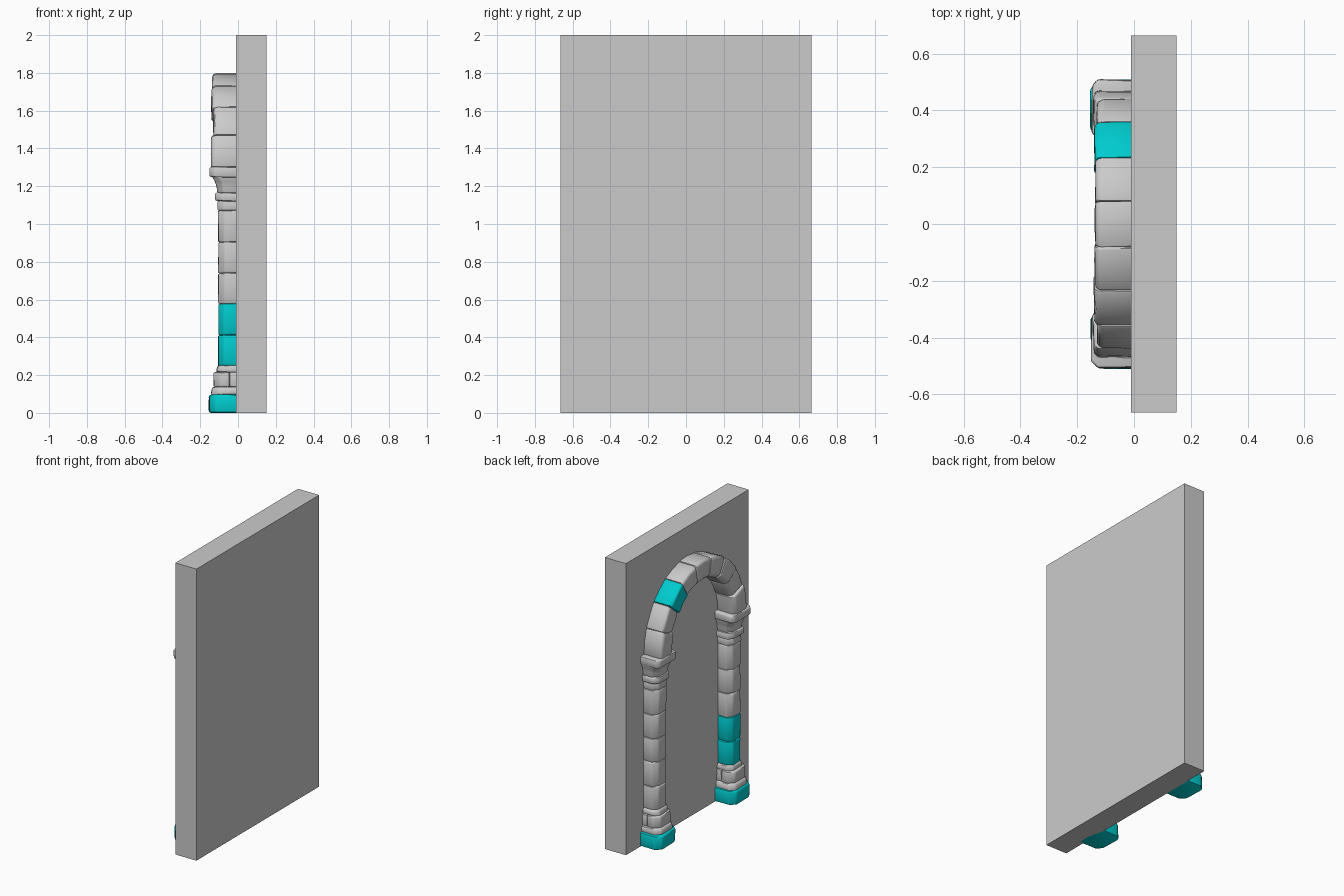
import bpy, bmesh, math, random
from mathutils import Vector

if "Cube" in bpy.data.objects:
    bpy.data.objects.remove(bpy.data.objects["Cube"])

random.seed(4)
teal = bpy.data.materials.new("teal_moss")
teal.diffuse_color = (0.0, 0.6, 0.62, 1)
teal.use_nodes = True
teal.node_tree.nodes["Principled BSDF"].inputs["Base Color"].default_value = teal.diffuse_color
BACK = 0.015  # stones are sunk slightly into the wall


def stone(name, loops, bevel=0.01, jitter=0.003, mossy=False):
    """Loft closed loops into one worn, soft-edged stone."""
    bm = bmesh.new()
    rings = []
    for loop in loops:
        ring = []
        for p in loop:
            j = Vector([random.uniform(-jitter, jitter) for _ in range(3)])
            if p[2] < 0.001:
                j.z = 0
            ring.append(bm.verts.new(Vector(p) + j))
        rings.append(ring)
    n = len(rings[0])
    for a, b in zip(rings, rings[1:]):
        for i in range(n):
            bm.faces.new((a[i], a[(i + 1) % n], b[(i + 1) % n], b[i]))
    bm.faces.new(rings[0][::-1])
    bm.faces.new(rings[-1])
    bmesh.ops.recalc_face_normals(bm, faces=bm.faces[:])
    edges = [e for e in bm.edges if e.calc_face_angle(0) > math.radians(28)]
    bmesh.ops.bevel(bm, geom=edges, offset=bevel, segments=2, profile=0.5,
                    affect='EDGES', clamp_overlap=True)
    me = bpy.data.meshes.new(name)
    bm.to_mesh(me)
    bm.free()
    me.polygons.foreach_set("use_smooth", [True] * len(me.polygons))
    me.set_sharp_from_angle(angle=math.radians(40))
    if mossy:
        me.materials.append(teal)
    ob = bpy.data.objects.new(name, me)
    bpy.context.collection.objects.link(ob)
    return ob


def plan(side, half, depth, chamfer, z, back=BACK):
    """Half-octagon plan of a column stone, facing -x."""
    y, c = side * 0.403, chamfer
    return [(back, y - half, z), (-depth + c, y - half, z), (-depth, y - half + c, z),
            (-depth, y + half - c, z), (-depth + c, y + half, z), (back, y + half, z)]


# Wall slab
bpy.ops.mesh.primitive_cube_add(size=1, location=(0.07, 0, 1))
wall = bpy.context.object
wall.name = "wall"
wall.scale = (0.16, 1.33, 2)

SHAFT = [0.25, 0.412, 0.578, 0.74, 0.903, 1.072]

for s, tag in ((-1, "right"), (1, "left")):
    # Plinth and base mouldings
    stone(f"plinth_{tag}", [plan(s, 0.105, 0.153, 0.035, z, 0.03) for z in (0, 0.097)],
          0.012, mossy=True)
    stone(f"base_ring_{tag}", [plan(s, 0.097, 0.144, 0.035, 0.095),
                               plan(s, 0.09, 0.135, 0.035, 0.138)], 0.013)
    # Base course, split into a front and a back brick
    front = [[(min(x, -0.045), y, z) for x, y, z in plan(s, 0.086, 0.128, 0.033, h)]
             for h in (0.137, 0.216)]
    stone(f"base_brick_front_{tag}", front, 0.008, 0.002)
    back = [[(x, s * 0.403 + dy, h) for x, dy in
             ((BACK, -0.084), (-0.045, -0.084), (-0.045, 0.084), (BACK, 0.084))]
            for h in (0.137, 0.216)]
    stone(f"base_brick_back_{tag}", back, 0.008, 0.002)
    stone(f"base_collar_{tag}", [plan(s, 0.08, 0.117, 0.033, 0.215),
                                 plan(s, 0.075, 0.108, 0.033, 0.252)], 0.01)
    # Shaft drums
    for i, (a, b) in enumerate(zip(SHAFT, SHAFT[1:])):
        stone(f"shaft_drum_{tag}_{i}", [plan(s, 0.072, 0.104, 0.032, z) for z in (a, b)],
              0.009, mossy=(s == -1 and i < 2))
    # Neck rings, flared bell and capital
    stone(f"neck_{tag}", [plan(s, 0.074, 0.107, 0.032, z) for z in (1.072, 1.122)], 0.007, 0.002)
    stone(f"neck_ring_{tag}", [plan(s, 0.084, 0.12, 0.032, z) for z in (1.12, 1.166)], 0.011, 0.002)
    bell = [(0.077, 0.11, 1.165), (0.079, 0.113, 1.195), (0.085, 0.121, 1.223), (0.096, 0.136, 1.25)]
    stone(f"capital_bell_{tag}", [plan(s, h, d, 0.033, z) for h, d, z in bell], 0.005, 0.001)
    stone(f"capital_slab_{tag}", [plan(s, 0.105, 0.15, 0.022, z) for z in (1.249, 1.303)], 0.01)

# Arch of nine wedge stones; angle measured from the +y springing
for i in range(9):
    depth = (0.143, 0.13, 0.14, 0.135, 0.138, 0.138, 0.14, 0.13, 0.143)[i]
    loops = []
    for k in range(3):
        a = math.radians(20 * (i + k / 2))
        loops.append([(x, (0.33 + t) * math.cos(a), 1.3 + (0.36 + t) * math.sin(a))
                      for x, t in ((BACK, 0), (-depth + 0.025, 0), (-depth, 0.025),
                                   (-depth, 0.125), (-depth + 0.015, 0.141), (BACK, 0.141))])
    stone(f"arch_stone_{i}", loops, 0.011, 0.003, mossy=(i == 2))
